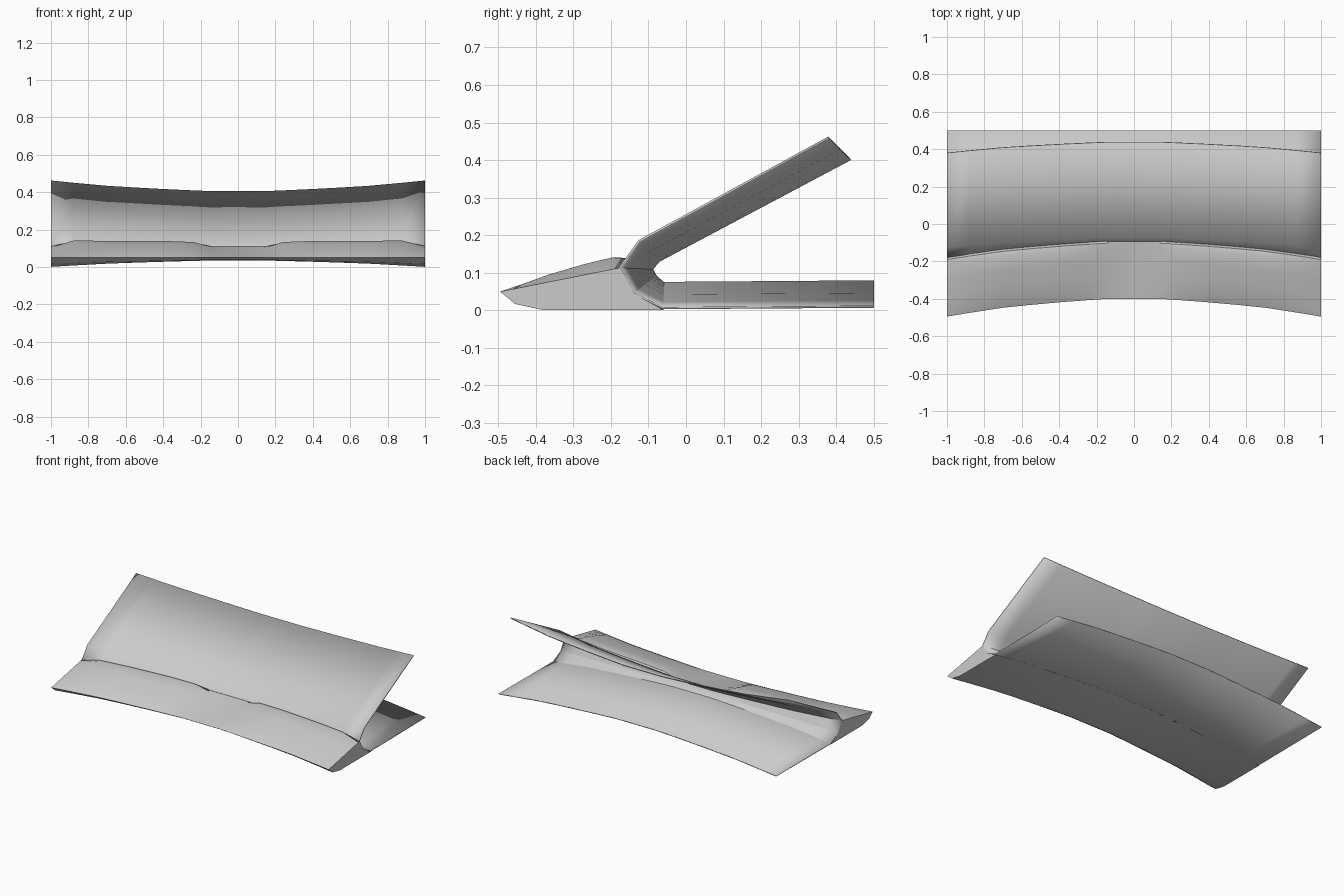
import bpy, bmesh, math

if "Cube" in bpy.data.objects:
    bpy.data.objects.remove(bpy.data.objects["Cube"])

# (x, bow amount, palm pad height) stations along half the width
HALF = [(0.14, 0.0, 0.0), (0.24, 0.07, 0.85), (0.4, 0.2, 1.0),
        (0.55, 0.34, 1.0), (0.7, 0.5, 1.0), (0.88, 0.79, 1.0), (1.0, 1.0, 0.0)]
STATIONS = [(-x, t, p) for x, t, p in reversed(HALF)] + [(0, 0, 0)] + HALF


def blend(mid, end, t):
    return [(a + (c - a) * t, b + (d - b) * t) for (a, b), (c, d) in zip(mid, end)]


def loft(name, section, closed):
    bm = bmesh.new()
    rows = [[bm.verts.new((x, y, z)) for y, z in section(t, p)]
            for x, t, p in STATIONS]
    n = len(rows[0])
    for a, b in zip(rows, rows[1:]):
        for i in range(n if closed else n - 1):
            j = (i + 1) % n
            bm.faces.new((a[i], a[j], b[j], b[i]))
    if closed:
        bm.faces.new(rows[0])
        bm.faces.new(rows[-1])
    bmesh.ops.recalc_face_normals(bm, faces=bm.faces[:])
    mesh = bpy.data.meshes.new(name)
    bm.to_mesh(mesh)
    bm.free()
    ob = bpy.data.objects.new(name, mesh)
    bpy.context.collection.objects.link(ob)
    bpy.ops.object.select_all(action='DESELECT')
    ob.select_set(True)
    bpy.context.view_layer.objects.active = ob
    bpy.ops.object.shade_smooth_by_angle(angle=math.radians(25))
    return ob


# Folded sheet: base, hinge bend and tilted upper panel, bowed across the width
SHEET_MID = [(.5, .077), (-.06, .073), (-.08, .09), (-.09, .11), (-.072, .132), (.438, .403)]
SHEET_END = [(.5, .01), (-.06, .006), (-.14, .045), (-.177, .113), (-.124, .185), (.38, .46)]
sheet = loft("folded_sheet", lambda t, p: blend(SHEET_MID, SHEET_END, t), False)
thick = sheet.modifiers.new("thickness", 'SOLIDIFY')
thick.thickness = 0.006
thick.offset = 0

# Front wedge with a raised pad on each side of a flat centre
WEDGE_MID = [(-.09, .11), (-.08, .09), (-.06, .069), (-.34, .035), (-.38, .038), (-.40, .05)]
WEDGE_END = [(-.177, .113), (-.14, .045), (-.06, .001), (-.38, .001), (-.455, .017), (-.495, .05)]
BULGE = [(.12, .012), (.35, .024), (.65, .033), (.88, .036), (.96, .028)]


def wedge_section(t, p):
    pts = blend(WEDGE_MID, WEDGE_END, t)
    (y0, z0), (y1, z1) = pts[-1], pts[0]
    top = [(y0 + (y1 - y0) * f, z0 + (z1 - z0) * f + h * p) for f, h in BULGE]
    return pts + top


loft("front_wedge", wedge_section, True)
